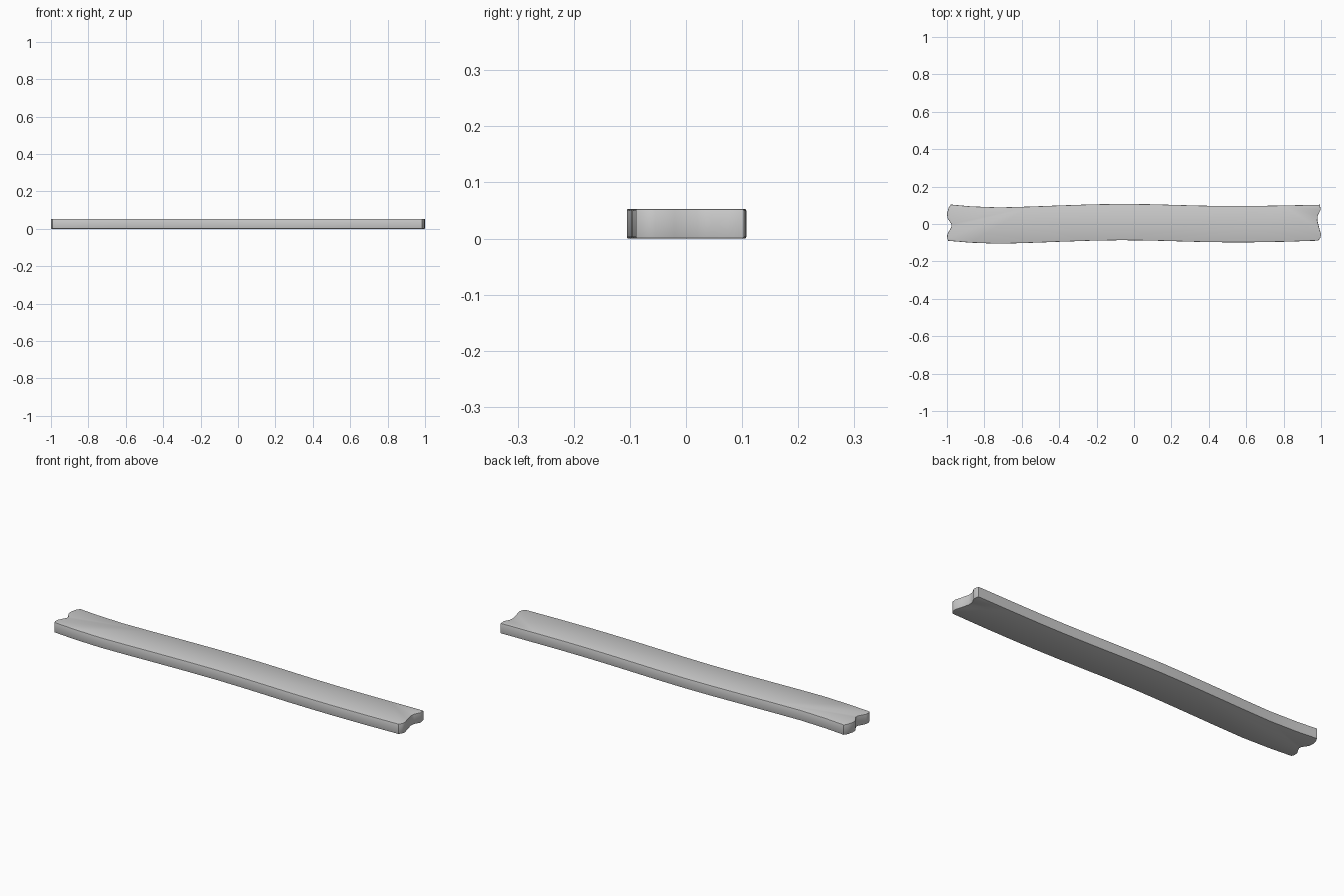
import bpy, bmesh

if "Cube" in bpy.data.objects:
    bpy.data.objects.remove(bpy.data.objects["Cube"])

H = 0.053  # plank thickness

# centre-line sway along the length: (x, y)
sway = [(-0.87, -0.003), (-0.72, -0.0085), (-0.56, -0.004), (-0.4, 0.002), (-0.22, 0.008),
        (-0.07, 0.0105), (0.07, 0.009), (0.22, 0.005), (0.36, 0.001), (0.5, -0.001),
        (0.62, -0.001), (0.8, 0.002)]
HALF = 0.097

# chipped ends, listed from +y to -y
left_end = [(-0.98, 0.104), (-0.992, 0.085), (-1.0, 0.055), (-0.997, 0.03), (-0.977, 0.0),
            (-0.976, -0.015), (-0.998, -0.055), (-1.0, -0.075), (-0.993, -0.09)]
right_end = [(0.994, 0.103), (0.998, 0.075), (0.982, 0.045), (0.98, 0.02),
             (0.99, -0.02), (1.0, -0.055), (0.996, -0.075), (0.985, -0.089)]

outline = (left_end + [(x, y - HALF) for x, y in sway]
           + right_end[::-1] + [(x, y + HALF) for x, y in reversed(sway)])

# extrude the outline into a board
bm = bmesh.new()
base = bm.faces.new([bm.verts.new((x, y, 0)) for x, y in outline])
ext = bmesh.ops.extrude_face_region(bm, geom=[base])
top = [v for v in ext["geom"] if isinstance(v, bmesh.types.BMVert)]
bmesh.ops.translate(bm, verts=top, vec=(0, 0, H))
bmesh.ops.recalc_face_normals(bm, faces=bm.faces)

# softened rims
rims = [e for e in bm.edges if abs(e.verts[0].co.z - e.verts[1].co.z) < 1e-5]
bmesh.ops.bevel(bm, geom=rims, offset=0.003, segments=2, profile=0.5, affect='EDGES')

mesh = bpy.data.meshes.new("plank")
bm.to_mesh(mesh)
bm.free()
plank = bpy.data.objects.new("plank", mesh)
bpy.context.collection.objects.link(plank)
bpy.context.view_layer.objects.active = plank
plank.select_set(True)
bpy.ops.object.shade_smooth_by_angle(angle=0.6)
